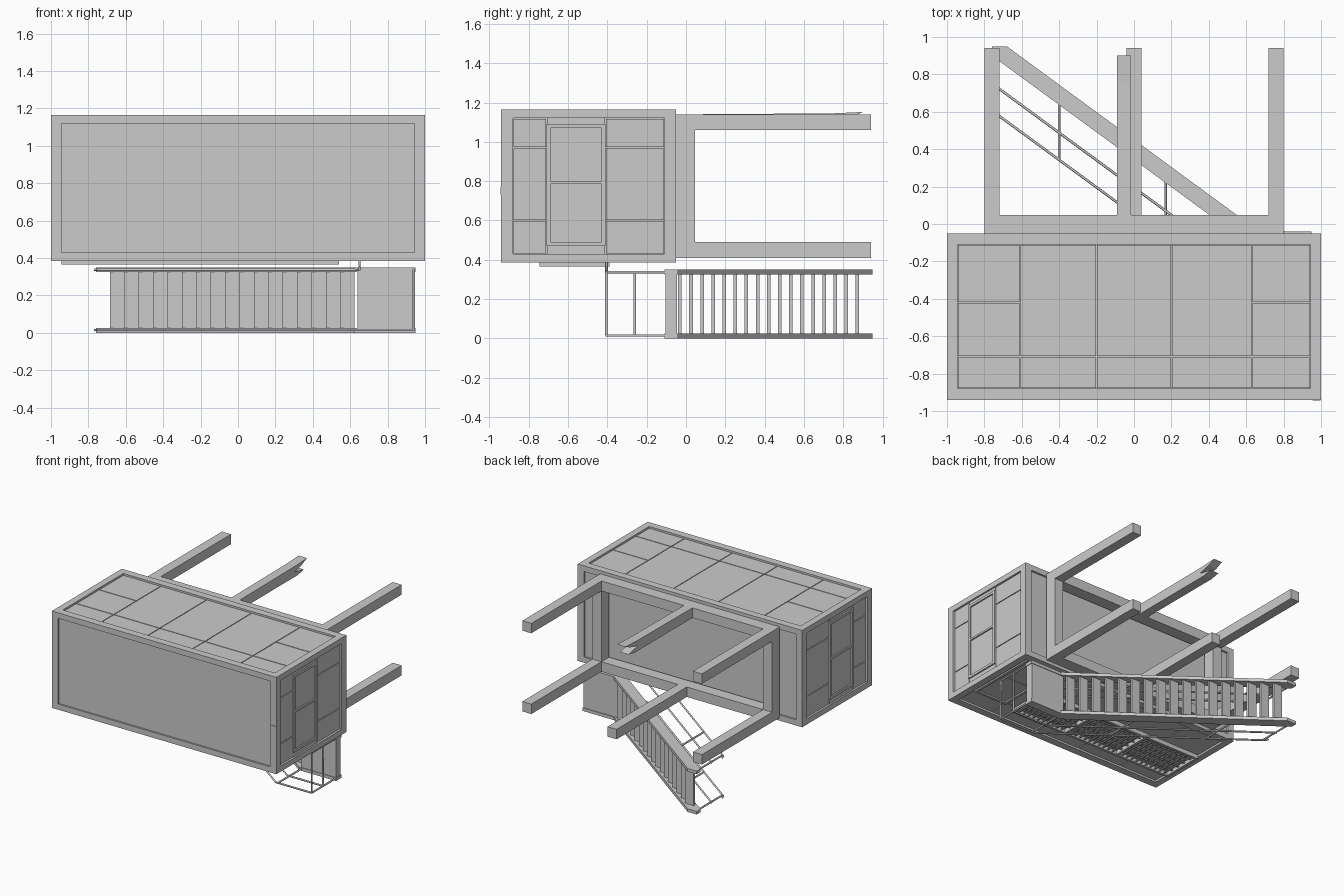
import bpy
import bmesh

cube = bpy.data.objects.get("Cube")
if cube:
    bpy.data.objects.remove(cube, do_unlink=True)

grey = bpy.data.materials.new("plain_grey")
grey.use_nodes = True
GREY = (0.6, 0.6, 0.6, 1)
grey.diffuse_color = GREY
grey.node_tree.nodes["Principled BSDF"].inputs["Base Color"].default_value = GREY


def finish(name, bm):
    bmesh.ops.recalc_face_normals(bm, faces=bm.faces)
    mesh = bpy.data.meshes.new(name)
    bm.to_mesh(mesh)
    bm.free()
    mesh.materials.append(grey)
    obj = bpy.data.objects.new(name, mesh)
    bpy.context.collection.objects.link(obj)
    return obj


def boxes(name, items):
    """One object from boxes, each given as x, y and z ranges."""
    bm = bmesh.new()
    for ranges in items:
        for v in bmesh.ops.create_cube(bm, size=1)["verts"]:
            v.co = [(a + b) / 2 + c * (b - a) for c, (a, b) in zip(v.co, ranges)]
    return finish(name, bm)


def extrude(name, points, axis, low, high):
    """Prism: a flat outline swept along one axis."""
    bm = bmesh.new()
    verts = []
    for p in points:
        co = list(p)
        co.insert(axis, low)
        verts.append(bm.verts.new(co))
    face = bm.faces.new(verts)
    new = bmesh.ops.extrude_face_region(bm, geom=[face])["geom"]
    for v in new:
        if isinstance(v, bmesh.types.BMVert):
            v.co[axis] = high
    return finish(name, bm)


def tubes(name, paths, radius=0.007):
    curve = bpy.data.curves.new(name, "CURVE")
    curve.dimensions = "3D"
    curve.bevel_depth = radius
    curve.bevel_resolution = 1
    curve.use_fill_caps = True
    for path in paths:
        spline = curve.splines.new("POLY")
        spline.points.add(len(path) - 1)
        for point, co in zip(spline.points, path):
            point.co = (*co, 1)
    curve.materials.append(grey)
    obj = bpy.data.objects.new(name, curve)
    bpy.context.collection.objects.link(obj)


# Cabin outer bounds and frame bar widths
X, Y, Z = (-1, 1), (-0.94, -0.05), (0.385, 1.165)
WX, WY, WZ = 0.055, 0.06, 0.045


def edges(rng, w):
    return [(rng[0], rng[0] + w), (rng[1] - w, rng[1])]


ex, ey, ez = edges(X, WX), edges(Y, WY), edges(Z, WZ)
ix, iy, iz = [(r[0] + w, r[1] - w) for r, w in ((X, WX), (Y, WY), (Z, WZ))]

# Cabin core and its frame
boxes("cabin_core", [[(r[0] + 0.025, r[1] - 0.025) for r in (X, Y, Z)]])
boxes("cabin_frame",
      [(ix, b, c) for b in ey for c in ez]
      + [(a, iy, c) for a in ex for c in ez]
      + [(a, b, iz) for a in ex for b in ey])
boxes("corner_blocks", [(a, b, c) for a in ex for b in ey for c in ez])
boxes("roof_panel", [(ix, (Y[0] + 0.013, Y[0] + 0.03), iz)])
boxes("floor_panel", [(ix, (Y[1] - 0.03, Y[1] - 0.015), iz)])
boxes("side_vent", [((0.955, 0.998), (Y[0] - 0.004, Y[0] + 0.01), (0.73, 0.77))])

GAP = 0.003


def split(low, high, cuts):
    marks = [low, *cuts, high]
    return [(a + GAP, b - GAP) for a, b in zip(marks, marks[1:])]


# Wall plates on the two long sides, with narrow seams
columns = split(*ix, (-0.61, -0.2, 0.2, 0.63))
for name, low, high in (("top_wall_plates", Z[1] - 0.03, Z[1] - 0.013),
                        ("bottom_wall_plates", Z[0] + 0.013, Z[0] + 0.03)):
    plates = []
    for i, col in enumerate(columns):
        cuts = (-0.71, -0.42) if i in (0, len(columns) - 1) else (-0.71,)
        plates += [(col, row, (low, high)) for row in split(*iy, cuts)]
    boxes(name, plates)

# End walls, each with a two-pane framed door
DY, DZ, BAR = (-0.71, -0.41), (0.47, 1.09), 0.02
for side, s in (("right", 1), ("left", -1)):
    def depth(a, b):
        return tuple(sorted((s * a, s * b)))
    wall = depth(0.97, 0.987)
    left, middle, right = split(*iy, DY)
    plates = [(wall, col, row) for col in (left, right)
              for row in split(*iz, (0.6, 0.97))]
    boxes(side + "_end_plates", plates + [(wall, middle, iz)])
    front = depth(0.98, 0.998)
    boxes(side + "_end_door_frame",
          [(front, b, DZ) for b in edges(DY, BAR)]
          + [(front, DY, c) for c in edges(DZ, BAR)]
          + [(front, DY, (0.785, 0.8))])

# Support frame with its legs
FY, FZ, FX = (-0.05, 0.047), (0.41, 1.14), (-0.8, 0.8)
BEAM = 0.08
boxes("support_frame", [(FX, FY, c) for c in edges(FZ, BEAM)]
      + [(a, FY, (FZ[0] + BEAM, FZ[1] - BEAM)) for a in edges(FX, BEAM)])
LEG = (FY[1], 0.94)
boxes("corner_legs", [(a, LEG, c) for a in edges(FX, BEAM) for c in edges(FZ, BEAM)])
boxes("middle_leg", [((-0.04, 0.04), LEG, edges(FZ, BEAM)[0])])
extrude("broken_leg", [(0.04, 1.06), (0.78, 1.06), (0.86, 1.075), (0.74, 1.1),
                       (0.84, 1.125), (0.9, 1.152), (0.75, 1.145), (0.04, 1.14)],
        0, -0.09, -0.015)

# Stair stringers and landing
SLOPE = 0.733
outline = [(-0.76, 0.95), (-0.68, 0.95), (0.67, -0.04), (0.95, -0.04),
           (0.95, -0.11), (0.62, -0.11), (-0.76, 0.9)]
for name, low in (("lower_stringer", 0.0), ("upper_stringer", 0.325)):
    extrude(name, outline, 2, low, low + 0.025)
boxes("landing", [((0.64, 0.945), (-0.105, -0.045), (0.025, 0.325))])

# Treads
STEP = 0.077
treads = []
for i in range(17):
    x = 0.585 - i * STEP
    y = -0.075 + (0.645 - x) * SLOPE
    treads.append(((x - STEP / 2, x + STEP / 2), (y - 0.009, y + 0.009), (0.025, 0.325)))
boxes("stair_treads", treads)


# Railings on both sides of the stair
def rail_y(x, top):
    return top + (0.62 - x) * SLOPE


TOP, MID, END = -0.405, -0.26, 0.94
for name, z in (("lower_railing", 0.015), ("upper_railing", 0.337)):
    paths = []
    for top in (TOP, MID):
        path = [(-0.75, rail_y(-0.75, top), z), (0.62, top, z)]
        if z < 0.1:
            path.append((END, top, z))
        elif top == TOP:
            path += [(0.65, top, z), (0.65, top, 0.39)]
        paths.append(path)
    for x in (-0.74, -0.4, 0.17, 0.64):
        high = max(rail_y(x, TOP), TOP)
        paths.append([(x, high, z), (x, high + 0.31, z)])
    paths.append([(-0.75, rail_y(-0.75, TOP), z), (-0.765, rail_y(-0.75, TOP) + 0.03, z)])
    paths.append([(END, TOP, z), (END, -0.1, z)])
    tubes(name, paths)
tubes("landing_end_rails", [[(END, y, 0.015), (END, y, 0.337)] for y in (TOP, MID)])

# Window grating on the underside wall
GX, GY, GZ = (-0.945, 0.54), (-0.745, -0.39), (0.365, 0.4)
boxes("window_frame", [(GX, b, GZ) for b in edges(GY, 0.02)]
      + [(a, GY, GZ) for a in edges(GX, 0.02)]
      + [((x - 0.01, x + 0.01), GY, GZ) for x in (-0.45, 0.045)])
bars = [((x, x + 0.01), GY, (0.372, 0.38))
        for x in (GX[0] + 0.045 * i for i in range(1, 33))]
rails = [(GX, (y, y + 0.014), (0.378, 0.386)) for y in (-0.67, -0.6, -0.53, -0.46)]
boxes("window_grating", bars + rails)

# Entrance door beside the landing
EX, EY, EZ = (0.63, 0.93), (-0.72, -0.115), (0.387, 0.4)
boxes("entrance_door_frame", [(a, EY, EZ) for a in edges(EX, BAR)]
      + [(EX, b, EZ) for b in edges(EY, BAR)])
